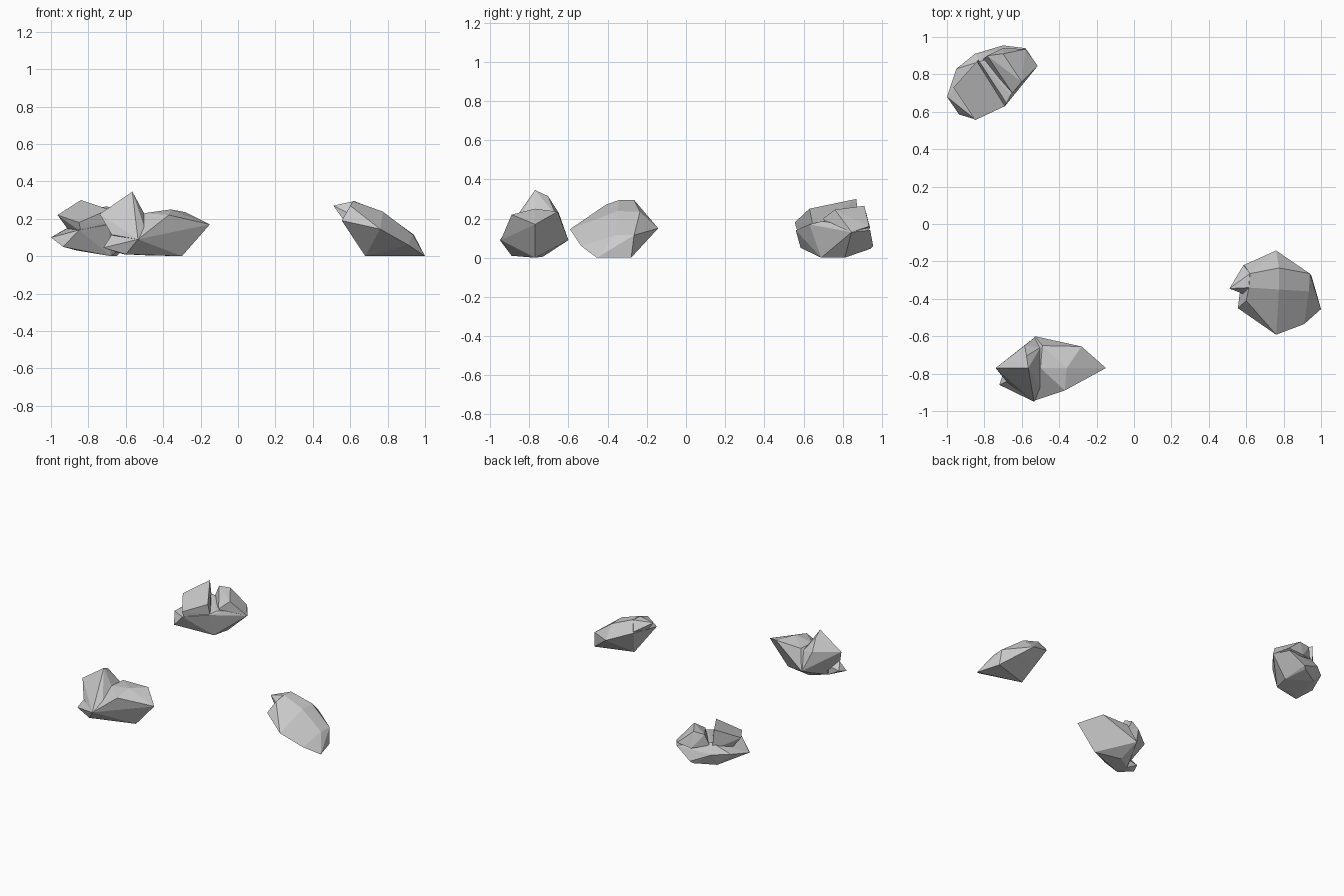
import bpy, bmesh

def chunk(name, pts):
    """Flat-faced convex stone chunk wrapped around a few corner points."""
    bm = bmesh.new()
    for p in pts:
        bm.verts.new(p)
    bmesh.ops.convex_hull(bm, input=bm.verts)
    loose = [v for v in bm.verts if not v.link_faces]
    bmesh.ops.delete(bm, geom=loose, context='VERTS')
    bmesh.ops.dissolve_limit(bm, angle_limit=0.06, verts=bm.verts, edges=bm.edges)
    bmesh.ops.recalc_face_normals(bm, faces=bm.faces)
    me = bpy.data.meshes.new(name)
    bm.to_mesh(me)
    bm.free()
    ob = bpy.data.objects.new(name, me)
    bpy.context.collection.objects.link(ob)
    return ob

def rock(name, *chunks):
    """Join chunks into one closed rock."""
    base = chunk(name, chunks[0])
    parts = [chunk(name + "_chunk", c) for c in chunks[1:]]
    for p in parts:
        m = base.modifiers.new("union", 'BOOLEAN')
        m.operation, m.solver, m.object = 'UNION', 'EXACT', p
    dg = bpy.context.evaluated_depsgraph_get()
    me = bpy.data.meshes.new_from_object(base.evaluated_get(dg))
    base.modifiers.clear()
    base.data = me
    for p in parts:
        bpy.data.objects.remove(p)
    return base

# front left rock: long body, pointed crest, small foot
rock("front_rock",
     [(-.15, -.77, .17), (-.36, -.77, .25), (-.37, -.89, .22), (-.5, -.77, .23),
      (-.49, -.65, .23), (-.28, -.655, .235), (-.53, -.6, .09), (-.535, -.945, .09),
      (-.6, -.89, .01), (-.3, -.77, 0), (-.5, -.73, .005), (-.61, -.8, .01),
      (-.62, -.75, .1)],
     [(-.565, -.77, .345), (-.575, -.705, .315), (-.74, -.77, .225),
      (-.585, -.65, .23), (-.675, -.85, .115), (-.535, -.95, .09), (-.485, -.9, .11),
      (-.5, -.77, .225), (-.5, -.66, .21), (-.6, -.76, .03), (-.53, -.605, .09)],
     [(-.72, -.86, .045), (-.7, -.8, .06), (-.675, -.84, .115), (-.535, -.95, .09),
      (-.6, -.89, .01), (-.61, -.8, .01), (-.5, -.8, .1)])

# back left rock: wide body, big slanted block and narrow ridge with a groove between
rock("back_rock",
     [(-1, .68, .1), (-.95, .83, .13), (-.85, .91, .13), (-.7, .955, .06),
      (-.58, .94, .14), (-.515, .845, .13), (-.6, .76, .18), (-.66, .69, .185),
      (-.69, .63, .17), (-.85, .56, .14), (-.935, .585, .05), (-.86, .65, .03),
      (-.68, .69, 0), (-.65, .81, 0), (-.72, .94, .045), (-.86, .86, .04),
      (-.82, .87, .2)],
     [(-.965, .73, .22), (-.84, .87, .3), (-.69, .63, .25), (-.85, .555, .18),
      (-.9, .75, .13), (-.83, .88, .15), (-.68, .65, .15), (-.84, .57, .13)],
     [(-.785, .9, .26), (-.7, .91, .265), (-.6, .76, .245), (-.65, .7, .2),
      (-.515, .845, .13), (-.58, .935, .16), (-.81, .88, .18), (-.7, .94, .15),
      (-.61, .77, .1)])

# right rock: slanted slab with a raised tip
rock("right_rock",
     [(.615, -.34, .295), (.62, -.265, .295), (.775, -.235, .235), (.76, -.142, .15),
      (.94, -.265, .115), (1, -.455, 0), (.95, -.28, 0), (.91, -.535, .06),
      (.76, -.592, .145), (.775, -.35, .238), (.935, -.36, .115), (.555, -.45, .19),
      (.6, -.41, .27), (.68, -.365, 0), (.585, -.22, .22)],
     [(.51, -.345, .27), (.585, -.22, .23), (.62, -.265, .293), (.615, -.34, .293),
      (.56, -.36, .2), (.65, -.25, .2), (.65, -.4, .2)])
